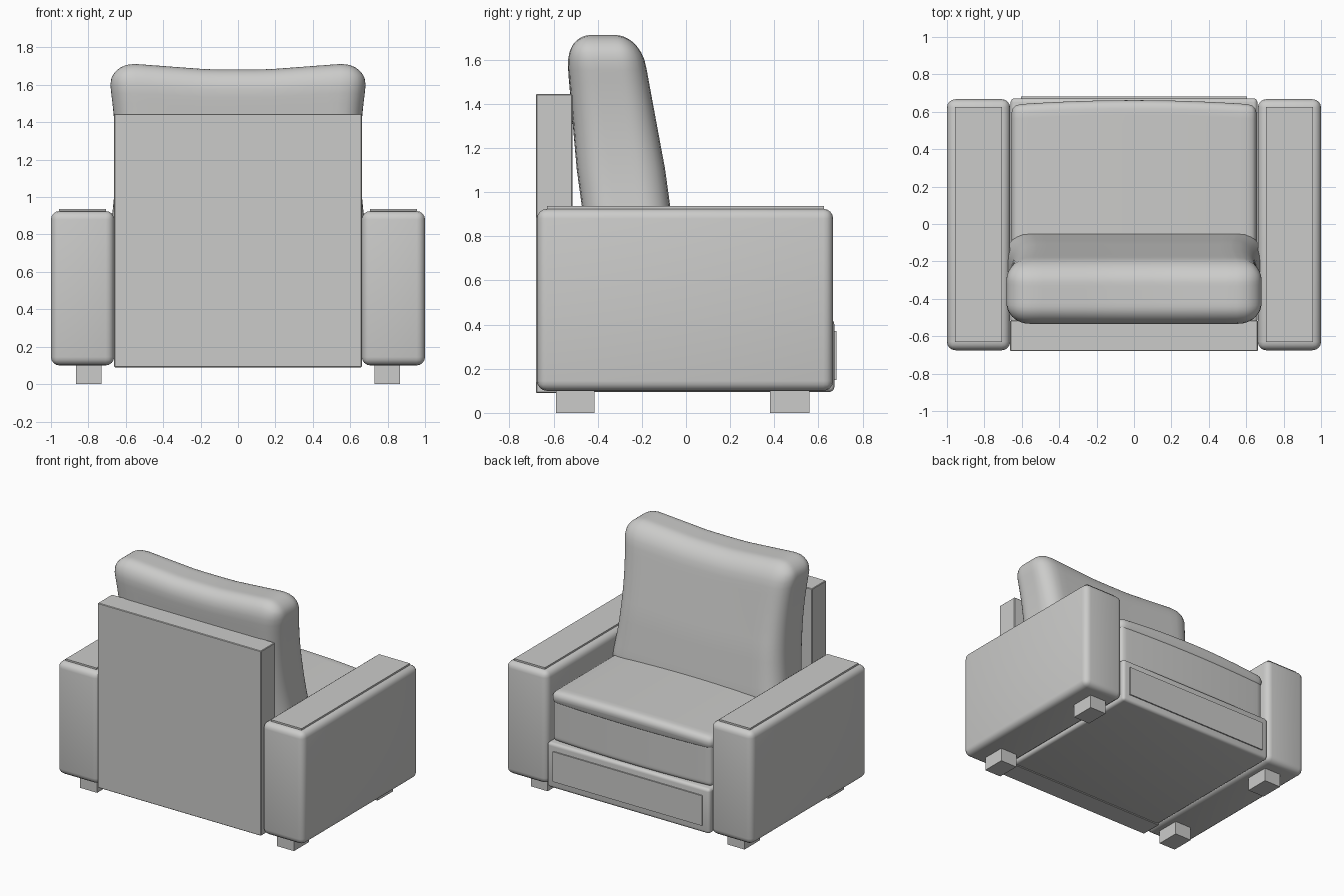
import bpy, bmesh, math
from mathutils import Vector

if "Cube" in bpy.data.objects:
    bpy.data.objects.remove(bpy.data.objects["Cube"])

grey = bpy.data.materials.new("grey upholstery")
grey.diffuse_color = (0.6, 0.6, 0.59, 1)
grey.use_nodes = True
grey.node_tree.nodes["Principled BSDF"].inputs["Base Color"].default_value = grey.diffuse_color


def finish(name, bm, angle=35):
    bmesh.ops.recalc_face_normals(bm, faces=bm.faces)
    me = bpy.data.meshes.new(name)
    bm.to_mesh(me)
    bm.free()
    me.materials.append(grey)
    ob = bpy.data.objects.new(name, me)
    bpy.context.collection.objects.link(ob)
    bpy.ops.object.select_all(action='DESELECT')
    ob.select_set(True)
    bpy.context.view_layer.objects.active = ob
    bpy.ops.object.shade_smooth_by_angle(angle=math.radians(angle))
    return ob


def box(name, lo, hi, bevel=0.0, segments=4):
    """Box between two corners, with optional rounded edges."""
    bm = bmesh.new()
    bmesh.ops.create_cube(bm, size=1)
    for v in bm.verts:
        v.co = Vector([(lo[i] + hi[i]) / 2 + v.co[i] * (hi[i] - lo[i]) for i in range(3)])
    if bevel:
        bmesh.ops.bevel(bm, geom=bm.edges[:], offset=bevel, segments=segments,
                        profile=0.5, affect='EDGES')
    return finish(name, bm)


def cushion(name, lo, hi, r, warp, cuts=23):
    """Finely divided rounded box, reshaped by a warp function."""
    bm = bmesh.new()
    bmesh.ops.create_cube(bm, size=2)
    bmesh.ops.subdivide_edges(bm, edges=bm.edges[:], cuts=cuts, use_grid_fill=True)
    half = [(b - a) / 2 for a, b in zip(lo, hi)]
    mid = Vector([(b + a) / 2 for a, b in zip(lo, hi)])
    for v in bm.verts:
        p = Vector([math.sin(v.co[i] * math.pi / 2) * half[i] for i in range(3)])
        q = Vector([max(r - half[i], min(half[i] - r, p[i])) for i in range(3)])
        v.co = Vector(warp(*(mid + q + (p - q).normalized() * r)))
    return finish(name, bm, 60)


# Arms, thin arm-top panels and block feet, mirrored left and right
for side, s in (("left", -1), ("right", 1)):
    def mirrored(name, x0, x1, y0, y1, z0, z1, bevel=0.0):
        a, b = sorted((s * x0, s * x1))
        box(f"{side}_{name}", (a, y0, z0), (b, y1, z1), bevel)
    mirrored("arm", 0.662, 1.0, -0.675, 0.667, 0.1, 0.925, 0.045)
    mirrored("arm_top_panel", 0.707, 0.957, -0.63, 0.625, 0.90, 0.937)
    mirrored("back_foot", 0.73, 0.867, -0.59, -0.415, 0, 0.13)
    mirrored("front_foot", 0.73, 0.867, 0.38, 0.56, 0, 0.13)

# Back panel, base and its front panel
box("back_panel", (-0.662, -0.68, 0.09), (0.662, -0.515, 1.445), 0.004, 1)
box("base", (-0.66, -0.53, 0.095), (0.66, 0.672, 0.425), 0.022)
box("base_front_panel", (-0.605, 0.64, 0.15), (0.605, 0.681, 0.37))


# Seat cushion: a side band with a softly crowned top, bowed at the front
def seat_warp(x, y, z):
    bow = 1 - (x / 0.66) ** 2
    y += 0.025 * bow * max(0, y) / 0.64
    if z > 0.72:
        z += 0.02 * bow
    return x, y, z


cushion("seat_cushion_band", (-0.645, -0.5, 0.42), (0.645, 0.628, 0.74), 0.03, seat_warp)
cushion("seat_cushion_top", (-0.655, -0.5, 0.69), (0.655, 0.637, 0.785), 0.045, seat_warp)


# Back cushion: leaning, thinner towards the top, waisted sides, raised corners
def back_warp(x, y, z):
    t = (z - 0.66) / 1.02
    dip = min(1, max(0, (abs(x) - 0.15) / 0.4))
    x *= 0.955 + 0.05 * min(1.1, ((z - 1.2) / 0.4) ** 2)
    y = y * (1 - 0.13 * max(0, (z - 1.1) / 0.5)) - 0.285 - 0.14 * (z - 1.03)
    return x, y, z + 0.03 * dip * max(0, t) ** 2


cushion("back_cushion", (-0.685, -0.2, 0.66), (0.685, 0.2, 1.682), 0.13, back_warp)
